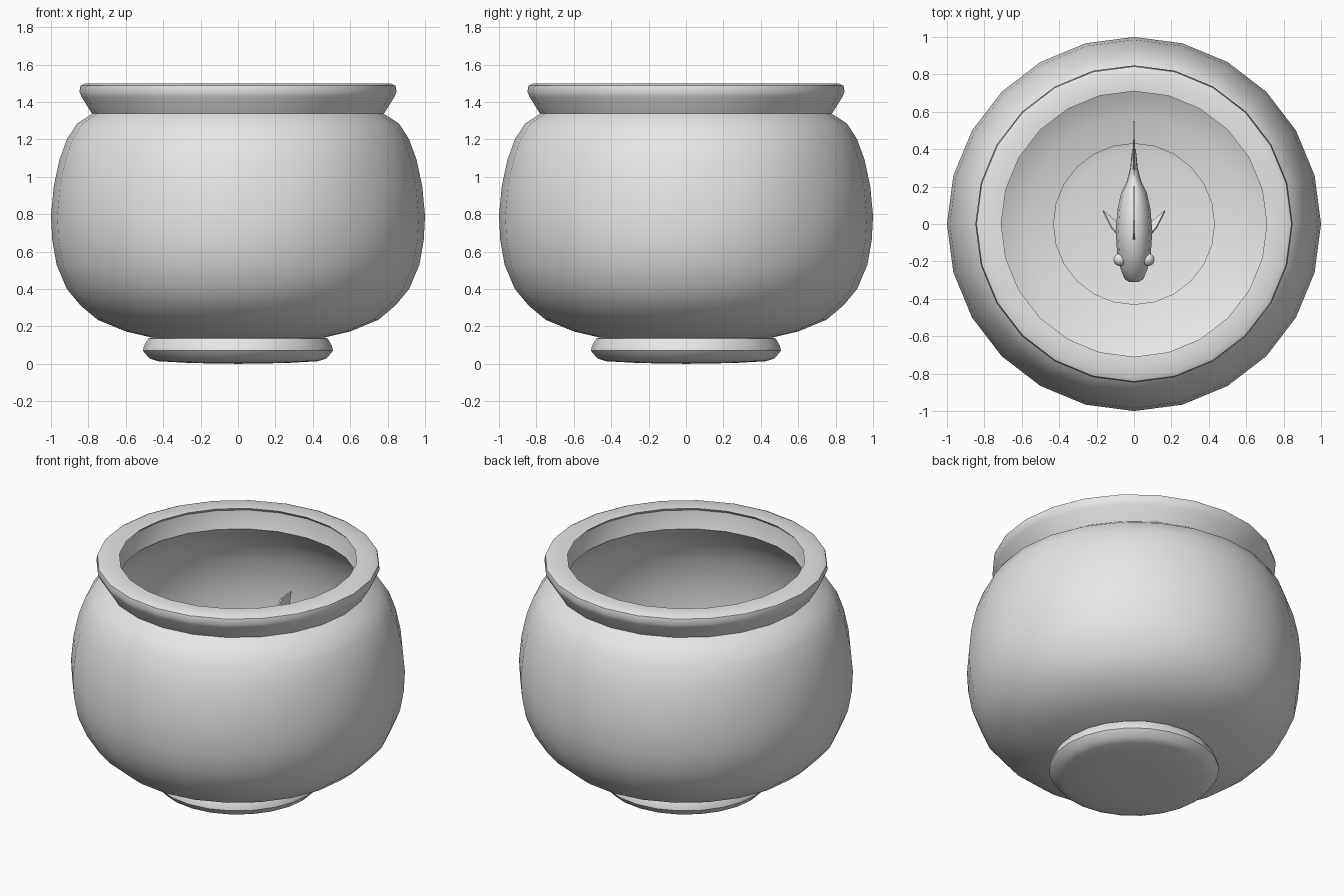
import bpy, bmesh, math
from mathutils import Vector

cube = bpy.data.objects.get("Cube")
if cube:
    bpy.data.objects.remove(cube, do_unlink=True)

grey = bpy.data.materials.new("plain_grey")
grey.use_nodes = True
colour = (0.8, 0.8, 0.8, 1)
grey.diffuse_color = colour
grey.node_tree.nodes["Principled BSDF"].inputs["Base Color"].default_value = colour


def finish(name, bm, angle=38):
    bmesh.ops.recalc_face_normals(bm, faces=bm.faces)
    mesh = bpy.data.meshes.new(name)
    bm.to_mesh(mesh)
    bm.free()
    mesh.materials.append(grey)
    obj = bpy.data.objects.new(name, mesh)
    bpy.context.collection.objects.link(obj)
    bpy.ops.object.select_all(action='DESELECT')
    obj.select_set(True)
    bpy.context.view_layer.objects.active = obj
    bpy.ops.object.shade_smooth_by_angle(angle=math.radians(angle))
    return obj


def lathe(name, profile, sides=24):
    bm = bmesh.new()
    verts = [bm.verts.new((r, 0, z)) for r, z in profile]
    edges = [bm.edges.new(pair) for pair in zip(verts, verts[1:])]
    bmesh.ops.spin(bm, geom=verts + edges, axis=(0, 0, 1), cent=(0, 0, 0),
                   angle=math.tau, steps=sides)
    bmesh.ops.remove_doubles(bm, verts=bm.verts, dist=0.0005)
    return finish(name, bm)


def loft(name, sections, sides=12):
    """Elliptical rings along y: (y, half width, half height, centre z)."""
    bm = bmesh.new()
    rings = []
    for y, w, h, zc in sections:
        rings.append([bm.verts.new((w * math.cos(math.tau * i / sides), y,
                                    zc + h * math.sin(math.tau * i / sides)))
                      for i in range(sides)])
    for a, b in zip(rings, rings[1:]):
        for i in range(sides):
            j = (i + 1) % sides
            bm.faces.new((a[i], a[j], b[j], b[i]))
    bm.faces.new(rings[0])
    bm.faces.new(rings[-1])
    return finish(name, bm, 50)


def fin(name, outline, thickness):
    """Thin plate from a 3D outline."""
    bm = bmesh.new()
    face = bm.faces.new([bm.verts.new(p) for p in outline])
    face.normal_update()
    n = face.normal * thickness
    top = bmesh.ops.extrude_face_region(bm, geom=[face])["geom"]
    for v in bm.verts:
        v.co += n * (0.5 if v in top else -0.5)
    return finish(name, bm, 30)


# Glass bowl: outside from neck seam down to the foot, then the inside
outside = [(0.46, 0.14), (0.60, 0.173), (0.75, 0.235), (0.84, 0.31), (0.915, 0.40),
           (0.97, 0.53), (0.993, 0.66), (1.0, 0.79), (0.985, 0.95), (0.955, 1.09),
           (0.915, 1.20), (0.86, 1.285), (0.78, 1.337)]
rim = [(0.835, 1.425), (0.848, 1.455), (0.842, 1.487), (0.815, 1.5), (0.71, 1.495),
       (0.73, 1.475), (0.725, 1.42), (0.71, 1.36)]
inside = [(0.80, 1.27), (0.86, 1.19), (0.91, 1.07), (0.94, 0.93), (0.953, 0.79),
          (0.93, 0.56), (0.87, 0.42), (0.80, 0.34), (0.72, 0.28), (0.58, 0.225),
          (0.43, 0.19)]
foot_inside = [(0.45, 0.12), (0.44, 0.07), (0.38, 0.055), (0, 0.05)]
foot_outside = [(0, 0), (0.25, 0.004), (0.43, 0.014), (0.475, 0.03), (0.508, 0.07),
                (0.503, 0.095), (0.48, 0.135)]
lathe("bowl", foot_outside + outside + rim + inside + foot_inside)

# Fish body
MID = 0.82
loft("fish_body", [(-0.31, 0.025, 0.025, MID - 0.03), (-0.295, 0.05, 0.05, MID - 0.025),
                   (-0.24, 0.072, 0.09, MID - 0.015), (-0.16, 0.09, 0.13, MID),
                   (-0.04, 0.098, 0.155, MID), (0.08, 0.088, 0.145, MID),
                   (0.17, 0.068, 0.11, MID + 0.005), (0.23, 0.038, 0.075, MID + 0.01),
                   (0.30, 0.02, 0.055, MID + 0.015), (0.40, 0.01, 0.05, MID + 0.02)])

# Vertical fins, as (y, z offset) outlines
upright = {
    "tail_fin": [(0.27, 0.05), (0.36, 0.14), (0.45, 0.24), (0.55, 0.25), (0.52, 0.12),
                 (0.47, 0.02), (0.52, -0.09), (0.54, -0.21), (0.45, -0.2),
                 (0.36, -0.1), (0.27, -0.03)],
    "dorsal_fin": [(-0.09, 0.13), (-0.05, 0.22), (0.02, 0.25), (0.12, 0.21),
                   (0.2, 0.15), (0.2, 0.08)],
    "anal_fin": [(0.1, -0.11), (0.2, -0.19), (0.24, -0.17), (0.21, -0.06)],
}
for name, points in upright.items():
    fin(name, [(0, y, MID + z) for y, z in points], 0.01)

# Paired eyes and side fins
for side, s in (("left", 1), ("right", -1)):
    bm = bmesh.new()
    bmesh.ops.create_uvsphere(bm, u_segments=12, v_segments=8, radius=0.035)
    bmesh.ops.translate(bm, verts=bm.verts, vec=Vector((s * 0.075, -0.19, MID + 0.04)))
    finish(side + "_eye", bm, 60)
    fin(side + "_pectoral_fin",
        [(s * 0.085, -0.06, MID - 0.04), (s * 0.12, -0.02, MID - 0.055),
         (s * 0.165, 0.07, MID - 0.09), (s * 0.135, 0.045, MID - 0.1),
         (s * 0.085, 0.0, MID - 0.08)], 0.01)
    fin(side + "_pelvic_fin",
        [(s * 0.03, -0.04, MID - 0.13), (s * 0.05, 0.03, MID - 0.21),
         (s * 0.05, 0.07, MID - 0.2), (s * 0.03, 0.04, MID - 0.13)], 0.01)
